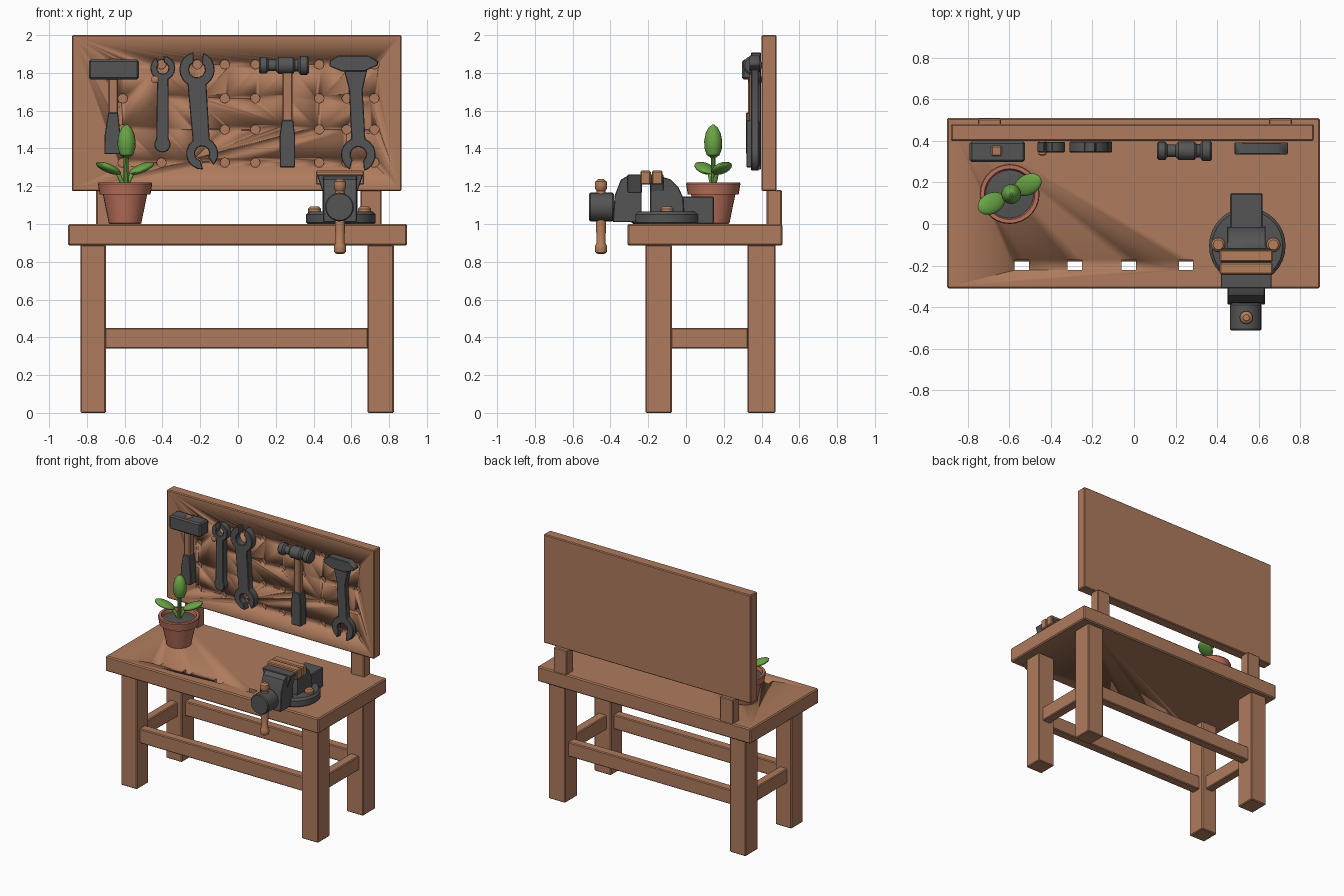
import bpy, bmesh
from math import sin, cos, pi, radians
from mathutils import Vector, Matrix

if "Cube" in bpy.data.objects:
    bpy.data.objects.remove(bpy.data.objects["Cube"])


def material(name, rgb):
    m = bpy.data.materials.new(name)
    m.use_nodes = True
    m.diffuse_color = (*rgb, 1)
    m.node_tree.nodes["Principled BSDF"].inputs["Base Color"].default_value = (*rgb, 1)
    return m


WOOD = material("wood", (0.43, 0.2, 0.11))
METAL = material("dark_metal", (0.09, 0.09, 0.092))
COPPER = material("copper_wood", (0.46, 0.21, 0.105))
CLAY = material("terracotta", (0.5, 0.165, 0.105))
GREEN = material("leaf_green", (0.14, 0.37, 0.06))


def finish(name, bm, mat):
    bmesh.ops.recalc_face_normals(bm, faces=bm.faces)
    mesh = bpy.data.meshes.new(name)
    bm.to_mesh(mesh)
    bm.free()
    mesh.materials.append(mat)
    ob = bpy.data.objects.new(name, mesh)
    bpy.context.collection.objects.link(ob)
    bpy.ops.object.select_all(action="DESELECT")
    ob.select_set(True)
    bpy.context.view_layer.objects.active = ob
    bpy.ops.object.shade_smooth_by_angle(angle=radians(35))
    return ob


def add_box(bm, lo, hi):
    lo, hi = Vector(lo), Vector(hi)
    mat = Matrix.Translation((lo + hi) / 2) @ Matrix.Diagonal((*(hi - lo), 1))
    bmesh.ops.create_cube(bm, size=1, matrix=mat)


def bevel(bm, size):
    edges = [e for e in bm.edges if e.calc_face_angle(0) > 0.8]
    bmesh.ops.bevel(bm, geom=edges, offset=size, segments=1, affect="EDGES")


def box(name, lo, hi, mat=WOOD, size=0.006):
    bm = bmesh.new()
    add_box(bm, lo, hi)
    bevel(bm, size)
    return finish(name, bm, mat)


def prism(name, pts, lo, hi, mat=METAL, axis="y", size=0.004):
    """Extrude an outline along x or y."""
    bm = bmesh.new()
    place = (lambda p, t: (p[0], t, p[1])) if axis == "y" else (lambda p, t: (t, *p))
    a = [bm.verts.new(place(p, lo)) for p in pts]
    b = [bm.verts.new(place(p, hi)) for p in pts]
    bm.faces.new(a)
    bm.faces.new(b[::-1])
    for i in range(len(a)):
        j = (i + 1) % len(a)
        bm.faces.new((a[i], b[i], b[j], a[j]))
    bmesh.ops.recalc_face_normals(bm, faces=bm.faces)
    bevel(bm, size)
    return finish(name, bm, mat)


def lathe(name, profile, loc, mat, axis="z", seg=24):
    """Revolve (radius, height) pairs round an axis."""
    bm = bmesh.new()
    rings = [[bm.verts.new((r * cos(2 * pi * i / seg), r * sin(2 * pi * i / seg), z))
              for i in range(seg)] for r, z in profile]
    for a, b in zip(rings, rings[1:]):
        for i in range(seg):
            j = (i + 1) % seg
            bm.faces.new((a[i], a[j], b[j], b[i]))
    bm.faces.new(rings[0])
    bm.faces.new(rings[-1])
    turn = {"z": Matrix(), "x": Matrix.Rotation(pi / 2, 4, "Y"),
            "y": Matrix.Rotation(-pi / 2, 4, "X")}[axis]
    bm.transform(Matrix.Translation(loc) @ turn)
    return finish(name, bm, mat)


def ellipsoid(name, loc, radii, mat, yaw=0, tilt=0):
    bm = bmesh.new()
    bmesh.ops.create_uvsphere(bm, u_segments=20, v_segments=12, radius=1)
    bm.transform(Matrix.Translation(loc) @ Matrix.Rotation(yaw, 4, "Z")
                 @ Matrix.Rotation(-tilt, 4, "Y") @ Matrix.Diagonal((*radii, 1)))
    return finish(name, bm, mat)


def cut(ob, bm):
    cutter = finish("cutter", bm, WOOD)
    cutter.hide_render = True
    mod = ob.modifiers.new("cut", "BOOLEAN")
    mod.operation, mod.solver, mod.object = "DIFFERENCE", "EXACT", cutter
    bpy.context.view_layer.objects.active = ob
    bpy.ops.object.modifier_apply(modifier="cut")
    bpy.data.objects.remove(cutter)


# Bench top with four slots
top = box("bench_top", (-0.9, -0.31, 0.885), (0.895, 0.51, 1.0), size=0.008)
bm = bmesh.new()
for x in (-0.54, -0.285, -0.025, 0.25):
    add_box(bm, (x - 0.034, -0.222, 0.8), (x + 0.034, -0.172, 1.1))
cut(top, bm)

# Legs, stretchers and board posts
for side, x0, x1 in (("right", -0.835, -0.7), ("left", 0.685, 0.825)):
    for end, y0, y1 in (("front", -0.215, -0.075), ("back", 0.325, 0.475)):
        box(f"{end}_{side}_leg", (x0, y0, 0), (x1, y1, 0.89))
    box(f"{side}_stretcher", (x0 + 0.035, -0.08, 0.34), (x1 - 0.035, 0.33, 0.45))
for end, y in (("front", -0.145), ("back", 0.4)):
    box(f"{end}_stretcher", (-0.705, y - 0.035, 0.34), (0.69, y + 0.035, 0.45))
for side, x in (("right", -0.695), ("left", 0.705)):
    box(f"{side}_board_post", (x - 0.056, 0.427, 0.99), (x + 0.056, 0.507, 1.18))

# Peg board with shallow round holes
board = box("peg_board", (-0.88, 0.4, 1.175), (0.865, 0.48, 2.0))
bm = bmesh.new()
for x in (-0.61, -0.405, -0.215, -0.07, 0.092, 0.26, 0.43, 0.575, 0.722):
    for z in (1.325, 1.5, 1.665, 1.845):
        bmesh.ops.create_cone(
            bm, cap_ends=True, segments=12, radius1=0.025, radius2=0.025, depth=0.06,
            matrix=Matrix.Translation((x, 0.4, z)) @ Matrix.Rotation(pi / 2, 4, "X"))
cut(board, bm)


def arc(c, r, a, b, n):
    return [(c[0] + r * cos(a + (b - a) * i / n), c[1] + r * sin(a + (b - a) * i / n))
            for i in range(n + 1)]


def wrench_head(c, r, shaft, half, jaw=None, mouth=0.28, n=7):
    """Outline of a head, from one side of the shaft round to the other."""
    start, end = radians(shaft + half), radians(shaft + 360 - half)
    if jaw is None:
        return arc(c, r, start, end, n * 2)
    j = radians(jaw)
    inner = arc(c, r * 0.45, j - mouth * 1.8, j - 2 * pi + mouth * 1.8, 9)
    return arc(c, r, start, j - mouth, n) + inner + arc(c, r, j + mouth, end, n)


# Mallet
box("mallet_head", (-0.79, 0.297, 1.765), (-0.525, 0.398, 1.87), METAL, 0.01)
box("mallet_handle", (-0.687, 0.327, 1.55), (-0.635, 0.377, 1.876), WOOD)
prism("mallet_grip", [(-0.708, 1.37), (-0.622, 1.37), (-0.622, 1.47), (-0.635, 1.59),
                      (-0.687, 1.59), (-0.706, 1.47)], 0.317, 0.387)

# Adjustable wrench
prism("adjustable_wrench", wrench_head((-0.398, 1.825), 0.066, -90, 27, 105)
      + wrench_head((-0.4, 1.422), 0.043, 90, 50), 0.345, 0.395)
lathe("adjuster_knob", [(0.012, -0.035), (0.02, -0.03), (0.02, 0.03), (0.012, 0.035)],
      (-0.44, 0.365, 1.765), COPPER, "y", 12)

# Double ended open wrench
prism("open_wrench", wrench_head((-0.217, 1.818), 0.094, -90, 32, 85)
      + wrench_head((-0.19, 1.373), 0.085, 94, 32, 294, 0.35), 0.345, 0.397)

# Round faced hammer
lathe("round_hammer_head", [(0.034, 0.11), (0.044, 0.118), (0.044, 0.15), (0.03, 0.162),
                            (0.03, 0.2), (0.045, 0.215), (0.045, 0.29), (0.032, 0.302),
                            (0.032, 0.318), (0.05, 0.33), (0.05, 0.365), (0.04, 0.375)],
      (0, 0.352, 1.84), METAL, "x", 20)
box("round_hammer_handle", (0.235, 0.333, 1.53), (0.288, 0.377, 1.82), WOOD)
prism("round_hammer_grip", [(0.222, 1.3), (0.302, 1.3), (0.302, 1.47), (0.292, 1.55),
                            (0.232, 1.55), (0.22, 1.47)], 0.32, 0.388)

# Hammer with a wrench end
prism("combination_hammer_shaft", wrench_head((0.637, 1.367), 0.092, 90, 24, 265, 0.42)
      + [(0.66, 1.71), (0.685, 1.82), (0.56, 1.82), (0.588, 1.71)], 0.345, 0.385)
prism("combination_hammer_head", [
    (0.483, 1.835), (0.55, 1.808), (0.67, 1.808), (0.74, 1.84), (0.74, 1.862),
    (0.69, 1.892), (0.53, 1.892), (0.487, 1.865)], 0.335, 0.392)

# Vise base and bolts
lathe("vise_base", [(0.175, 1.0), (0.184, 1.008), (0.184, 1.05), (0.17, 1.065)],
      (0.545, -0.105, 0), METAL, seg=32)
for side, x in (("right", 0.405), ("left", 0.67)):
    lathe(f"vise_{side}_bolt", [(0.034, 1.05), (0.034, 1.08), (0.024, 1.092)],
          (x, -0.1, 0), COPPER, seg=16)

# Vise body, slide and jaws
box("vise_rear_block", (0.462, -0.04, 1.0), (0.618, 0.148, 1.145), METAL)
box("vise_slide", (0.48, -0.3, 1.01), (0.6, 0.0, 1.06), METAL)
prism("vise_fixed_jaw", [(-0.19, 1.05), (-0.01, 1.05), (-0.015, 1.14), (-0.04, 1.195),
                         (-0.08, 1.235), (-0.125, 1.25), (-0.19, 1.2)],
      0.447, 0.633, axis="x")
prism("vise_moving_jaw", [(-0.388, 1.01), (-0.235, 1.01), (-0.235, 1.255), (-0.3, 1.26),
                          (-0.345, 1.235), (-0.378, 1.15)], 0.45, 0.63, axis="x")
flare = [(0.45, 1.165), (0.63, 1.165), (0.663, 1.262), (0.417, 1.262)]
prism("vise_moving_jaw_flare", flare, -0.31, -0.233)
prism("vise_fixed_jaw_flare", flare, -0.19, -0.118)
for name, y in (("moving", -0.242), ("fixed", -0.181)):
    box(f"vise_{name}_jaw_plate", (0.412, y, 1.208), (0.668, y + 0.056, 1.282), COPPER)

# Vise screw and handle
lathe("vise_screw_boss", [(0.07, -0.513), (0.076, -0.505), (0.076, -0.39), (0.068, -0.38)],
      (0.537, 0, 1.09), METAL, "y")
lathe("vise_handle", [(0.015, 0.84), (0.03, 0.85), (0.033, 0.87), (0.03, 0.888), (0.023, 0.9),
                      (0.027, 1.0), (0.027, 1.15), (0.023, 1.175), (0.031, 1.187),
                      (0.033, 1.205), (0.03, 1.225), (0.015, 1.237)],
      (0.54, -0.45, 0), COPPER, seg=16)

# Flower pot, soil and plant
px, py = -0.598, 0.144
lathe("flower_pot", [(0.08, 1.0), (0.086, 1.004), (0.117, 1.155), (0.135, 1.157),
                     (0.144, 1.212), (0.14, 1.22), (0.122, 1.22), (0.114, 1.185)],
      (px, py, 0), CLAY, seg=28)
lathe("soil", [(0.116, 1.18), (0.116, 1.192), (0.05, 1.2)], (px, py, 0), METAL)
lathe("bud_stem", [(0.014, 1.18), (0.012, 1.38)], (px + 0.005, py, 0), GREEN, seg=10)
lathe("bud", [(0.012, 1.35), (0.034, 1.365), (0.046, 1.4), (0.048, 1.44), (0.04, 1.48),
              (0.025, 1.51), (0.006, 1.526)], (px + 0.008, py, 0), GREEN, seg=16)
for side, s in (("right", -1), ("left", 1)):
    yaw = radians(27) + (pi if s < 0 else 0)
    ellipsoid(f"{side}_leaf", (px + s * 0.088, py + s * 0.045, 1.295),
              (0.075, 0.05, 0.022), GREEN, yaw, radians(22))
    ellipsoid(f"{side}_leaf_stem", (px + s * 0.022, py + s * 0.011, 1.235),
              (0.065, 0.012, 0.012), GREEN, yaw, radians(60))
